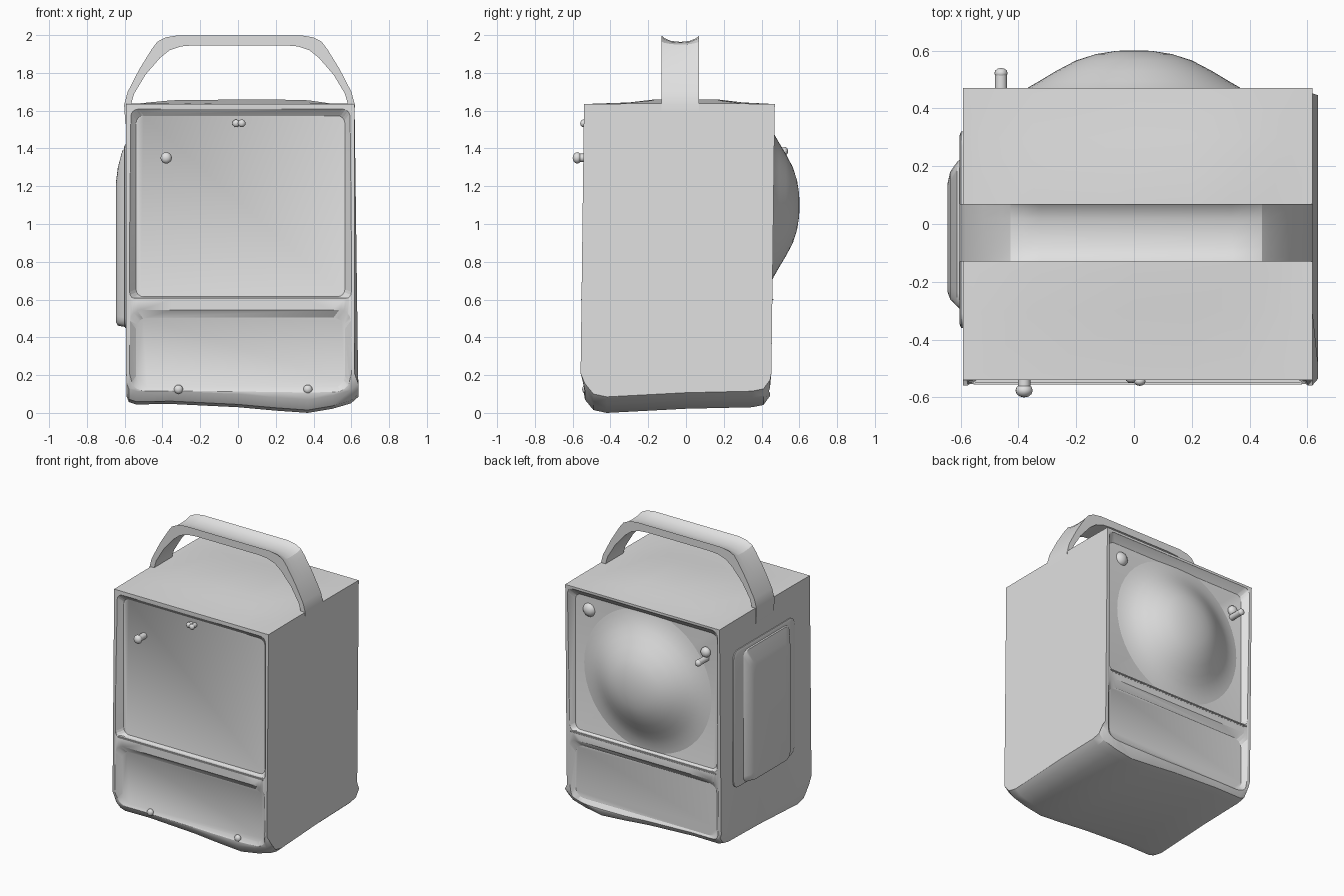
import bpy, bmesh, math
from mathutils import Matrix, Vector

default = bpy.data.objects.get("Cube")
if default:
    bpy.data.objects.remove(default, do_unlink=True)

grey = bpy.data.materials.new("plain grey")
grey.use_nodes = True
grey.diffuse_color = (0.75, 0.75, 0.75, 1)
grey.node_tree.nodes["Principled BSDF"].inputs["Base Color"].default_value = (0.75, 0.75, 0.75, 1)


def make(name, bm, angle=35):
    bmesh.ops.recalc_face_normals(bm, faces=bm.faces)
    mesh = bpy.data.meshes.new(name)
    bm.to_mesh(mesh)
    bm.free()
    mesh.materials.append(grey)
    ob = bpy.data.objects.new(name, mesh)
    bpy.context.collection.objects.link(ob)
    bpy.ops.object.select_all(action='DESELECT')
    ob.select_set(True)
    bpy.context.view_layer.objects.active = ob
    if angle:
        bpy.ops.object.shade_smooth_by_angle(angle=math.radians(angle))
    return ob


def apply(ob, mod):
    bpy.context.view_layer.objects.active = ob
    bpy.ops.object.modifier_apply(modifier=mod.name)


def loft(rings):
    """Skin a row of closed rings and cap both ends."""
    bm = bmesh.new()
    rows = [[bm.verts.new(p) for p in r] for r in rings]
    n = len(rows[0])
    for a, b in zip(rows, rows[1:]):
        for i in range(n):
            j = (i + 1) % n
            bm.faces.new((a[i], a[j], b[j], b[i]))
    bm.faces.new(rows[0])
    bm.faces.new(rows[-1])
    return bm


def rounded_rect(x0, x1, z0, z1, r, steps=4):
    pts = []
    for cx, cz, start in ((x1 - r, z1 - r, 0), (x0 + r, z1 - r, 90),
                          (x0 + r, z0 + r, 180), (x1 - r, z0 + r, 270)):
        for k in range(steps + 1):
            a = math.radians(start + 90 * k / steps)
            pts.append((cx + r * math.cos(a), cz + r * math.sin(a)))
    return pts


# Body: side profile lofted across the width, with a sagging rounded base
def body_ring(x, base, crown, out):
    low = base + 0.03
    prof = [(-0.54, 1.635), (-0.3, 1.637 + crown * 0.3), (-0.17, 1.637 + crown),
            (0.17, 1.637 + crown), (0.3, 1.637 + crown * 0.3), (0.47, 1.635),
            (0.452, 0.21), (0.445, low + 0.06), (0.41, low + 0.012), (0.35, low),
            (0.0, low - 0.008), (-0.42, base), (-0.49, base + 0.015),
            (-0.535, base + 0.07), (-0.558, 0.21)]
    return [(x + (out if z < 0.2 else 0), y, z) for y, z in prof]


stations = [(-0.592, 0.085, 0, 0.003), (-0.578, 0.058, 0, 0), (-0.54, 0.045, 0, 0),
            (-0.35, 0.047, 0.018, 0), (0.0, 0.03, 0.022, 0), (0.2, 0.012, 0.022, 0),
            (0.37, 0.0, 0.018, 0), (0.5, 0.022, 0, 0), (0.585, 0.05, 0, 0.012),
            (0.617, 0.085, 0, 0.02)]
body = make("body", loft([body_ring(*s) for s in stations]))


# Recessed panels inside a thin rim, upper and lower, on the front and the back
def recess(y_face, sign, z0, z1, depth, slope_low, slope_top, r):
    outer = rounded_rect(-0.574, 0.6, z0, z1, r)
    inner = rounded_rect(-0.54, 0.566, z0 + slope_low, z1 - slope_top, r)
    far = [(x, y_face + sign * 0.1, z) for x, z in outer]
    lip = [(x, y_face + sign * 0.004, z) for x, z in outer]
    deep = [(x, y_face - sign * depth, z) for x, z in inner]
    cutter = make("panel_cutter", loft([far, lip, deep]), 0)
    cutter.hide_render = True
    mod = body.modifiers.new("recess", 'BOOLEAN')
    mod.operation = 'DIFFERENCE'
    mod.solver = 'EXACT'
    mod.object = cutter
    apply(body, mod)
    bpy.data.objects.remove(cutter, do_unlink=True)


for face, sign in ((-0.545, -1), (0.465, 1)):
    recess(face, sign, 0.6, 1.618, 0.038, 0.015, 0.045, 0.04)
    recess(face + (-0.008 if sign < 0 else -0.01), sign, 0.085, 0.55, 0.03, 0.05, 0.045, 0.06)
bevel = body.modifiers.new("soft edges", 'BEVEL')
bevel.width = 0.005
bevel.segments = 2
bevel.limit_method = 'ANGLE'
bevel.angle_limit = math.radians(40)
apply(body, bevel)
body.select_set(True)
bpy.ops.object.shade_smooth_by_angle(angle=math.radians(35))

# Ridge line on top of each cross bar
for name, y in (("front_ridge", -0.541), ("back_ridge", 0.449)):
    bm = bmesh.new()
    bmesh.ops.create_cube(bm, size=1, matrix=Matrix.Translation((0.013, y, 0.6))
                          @ Matrix.Diagonal((1.15, 0.03, 0.018, 1)))
    bmesh.ops.bevel(bm, geom=bm.edges[:], offset=0.006, segments=2, affect='EDGES')
    make(name, bm)

# Carrying handle: strap lofted along outer and inner curves, grooved on top
half = [((0.604, 1.53), (0.585, 1.53), 0), ((0.611, 1.63), (0.578, 1.62), 0),
        ((0.592, 1.70), (0.558, 1.69), 0), ((0.53, 1.82), (0.498, 1.79), 0),
        ((0.465, 1.925), (0.42, 1.88), 0.006), ((0.435, 1.965), (0.37, 1.92), 0.015),
        ((0.39, 1.988), (0.31, 1.94), 0.028), ((0.33, 1.998), (0.24, 1.946), 0.034)]
path = [((-o[0], o[1]), (-i[0], i[1]), g) for o, i, g in half] + half[::-1]
rings = []
for (ox, oz), (ix, iz), g in path:
    ring = [(ox, y, oz - g * d) for y, d in
            ((-0.13, 0), (-0.115, 0.4), (-0.08, 0.85), (-0.03, 1), (0.02, 0.85), (0.055, 0.4), (0.07, 0))]
    ring += [(ix, 0.07, iz), (ix, -0.13, iz)]
    rings.append([(x + 0.008, y, z) for x, y, z in ring])
make("handle", loft(rings), 30)

# Domed bulge on the back, fading softly into its panel
bm = bmesh.new()
prof = [(0, 0.601), (0.06, 0.599), (0.13, 0.588), (0.2, 0.566), (0.27, 0.529),
        (0.33, 0.493), (0.38, 0.464), (0.43, 0.443), (0.48, 0.43), (0.53, 0.422)]
vs = [bm.verts.new((r, y, 1.1)) for r, y in prof]
es = [bm.edges.new(p) for p in zip(vs, vs[1:])]
bmesh.ops.spin(bm, geom=vs + es, cent=(0, 0, 1.1), axis=(0, 1, 0), angle=2 * math.pi, steps=48)
bmesh.ops.remove_doubles(bm, verts=bm.verts, dist=0.0005)
make("back_dome", bm, 50)


# Raised side hatch: thin base plate and a sloped block
def side_plate(name, levels):
    make(name, loft([[(x, y, z) for y, z in rounded_rect(y0, y1, z0, z1, 0.05)]
                     for x, y0, y1, z0, z1 in levels]), 30)


side_plate("hatch_base", [(-0.58, -0.36, 0.32, 0.45, 1.42), (-0.598, -0.36, 0.32, 0.45, 1.42),
                          (-0.604, -0.345, 0.305, 0.465, 1.405)])
side_plate("hatch_block", [(-0.595, -0.3, 0.23, 0.455, 1.4), (-0.612, -0.285, 0.215, 0.457, 1.39),
                           (-0.636, -0.26, 0.18, 0.462, 1.3), (-0.645, -0.235, 0.14, 0.48, 1.23)])


# Small knobs, nubs and lugs: stem plus rounded tip
def knob(name, x, z, y0, y1, r_stem, r_tip):
    bm = bmesh.new()
    mid = Vector((x, (y0 + y1) / 2, z))
    bmesh.ops.create_cone(bm, cap_ends=True, segments=12, radius1=r_stem, radius2=r_stem,
                          depth=abs(y1 - y0) - r_tip,
                          matrix=Matrix.Translation(mid) @ Matrix.Rotation(math.pi / 2, 4, 'X'))
    tip = y1 - math.copysign(r_tip * 0.8, y1 - y0)
    bmesh.ops.create_uvsphere(bm, u_segments=12, v_segments=8, radius=r_tip,
                              matrix=Matrix.Translation((x, tip, z)) @ Matrix.Diagonal((1, 0.8, 1, 1)))
    make(name, bm, 50)


knob("front_knob", -0.38, 1.35, -0.48, -0.6, 0.022, 0.03)
knob("front_top_nub_left", 0.02, 1.533, -0.48, -0.56, 0.016, 0.02)
knob("front_top_nub_right", -0.01, 1.533, -0.48, -0.55, 0.016, 0.02)
knob("front_foot_nub_right", -0.315, 0.125, -0.48, -0.55, 0.015, 0.024)
knob("front_foot_nub_left", 0.37, 0.125, -0.48, -0.55, 0.015, 0.024)
knob("back_lug", -0.46, 1.385, 0.4, 0.54, 0.021, 0.023)
knob("back_lug_top", -0.46, 1.43, 0.4, 0.465, 0.03, 0.036)
knob("back_corner_bump", 0.46, 1.48, 0.39, 0.455, 0.04, 0.05)
